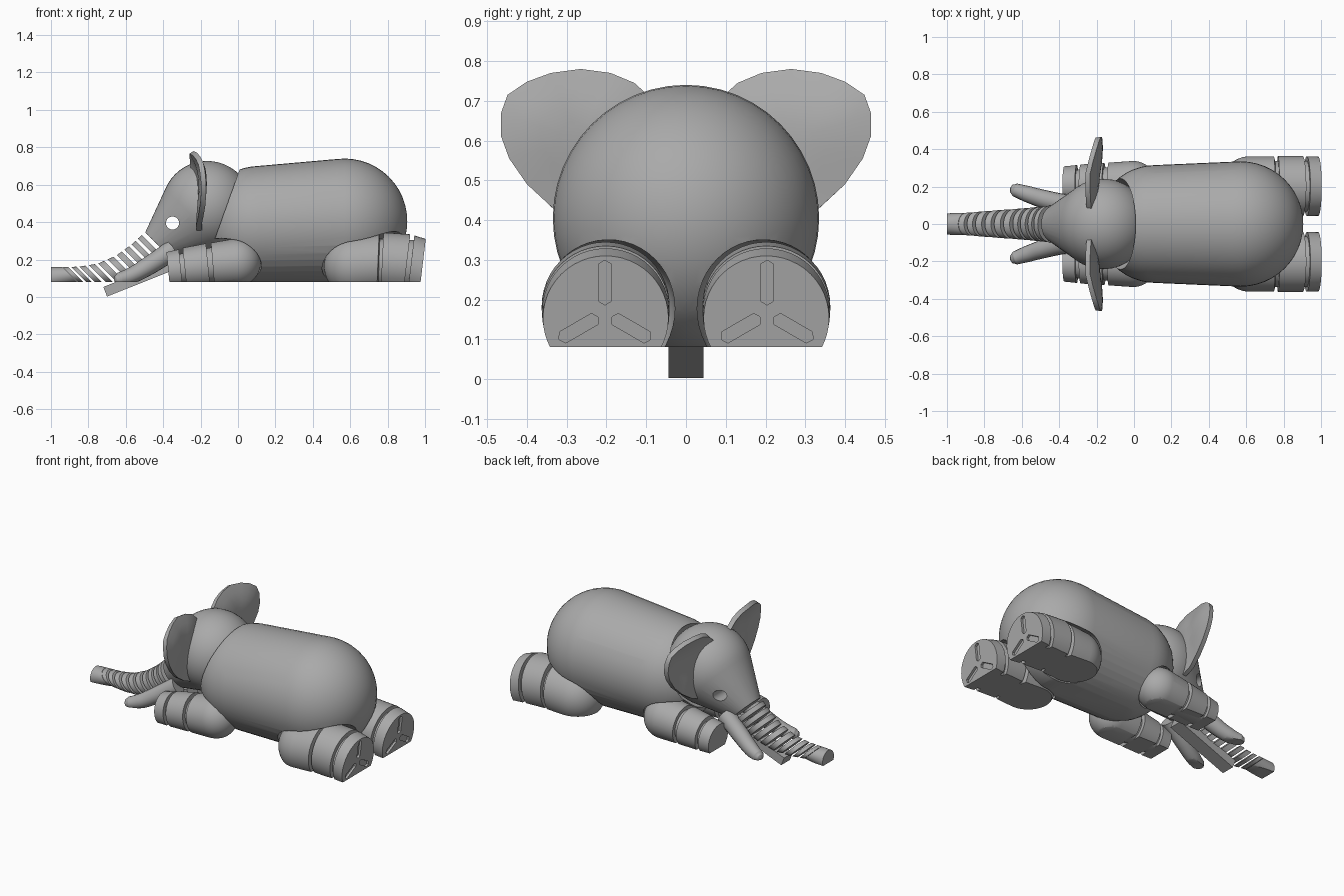
import bpy, bmesh
from math import sin, cos, pi, tau, radians
from mathutils import Vector, Matrix

if "Cube" in bpy.data.objects:
    bpy.data.objects.remove(bpy.data.objects["Cube"])

FLOOR = 0.08
Y = Vector((0, 1, 0))

grey = bpy.data.materials.new("plain_grey")
grey.use_nodes = True
grey.diffuse_color = (0.4, 0.4, 0.4, 1)
grey.node_tree.nodes["Principled BSDF"].inputs["Base Color"].default_value = (0.4, 0.4, 0.4, 1)


def finish(name, bm, clip=True, angle=35):
    """Flatten the underside, then turn the bmesh into a shaded object."""
    if clip:
        bmesh.ops.bisect_plane(bm, geom=bm.verts[:] + bm.edges[:] + bm.faces[:], dist=1e-5,
                               plane_co=(0, 0, FLOOR), plane_no=(0, 0, 1), clear_inner=True)
        bmesh.ops.holes_fill(bm, edges=[e for e in bm.edges if e.is_boundary])
    bmesh.ops.recalc_face_normals(bm, faces=bm.faces[:])
    mesh = bpy.data.meshes.new(name)
    bm.to_mesh(mesh)
    bm.free()
    mesh.materials.append(grey)
    ob = bpy.data.objects.new(name, mesh)
    bpy.context.collection.objects.link(ob)
    shade(ob, angle)
    return ob


def shade(ob, angle=35):
    bpy.ops.object.select_all(action='DESELECT')
    ob.select_set(True)
    bpy.context.view_layer.objects.active = ob
    bpy.ops.object.shade_smooth_by_angle(angle=radians(angle))


def hull(name, points, clip=True):
    bm = bmesh.new()
    for p in points:
        bm.verts.new(p)
    res = bmesh.ops.convex_hull(bm, input=bm.verts[:])
    loose = {g for g in res["geom_interior"] + res["geom_unused"]
             if isinstance(g, bmesh.types.BMVert)}
    bmesh.ops.delete(bm, geom=list(loose), context='VERTS')
    bmesh.ops.dissolve_limit(bm, angle_limit=0.002, verts=bm.verts[:], edges=bm.edges[:])
    return finish(name, bm, clip)


def disc(centre, r, down, n=48):
    """Circle spanned by the y axis and the given direction."""
    c, d = Vector(centre), Vector(down).normalized()
    return [c + r * (cos(tau * i / n) * Y + sin(tau * i / n) * d) for i in range(n)]


def ball(centre, r, axis=(1, 0, 0), n=48, rings=24):
    a = Vector(axis).normalized()
    side = a.cross(Y)
    pts = [Vector(centre) + a * r, Vector(centre) - a * r]
    for k in range(1, rings):
        t = pi * k / rings
        pts += disc(Vector(centre) + a * r * cos(t), r * sin(t), side, n)
    return pts


def cut(ob, cutters):
    for c in cutters:
        m = ob.modifiers.new("cut", 'BOOLEAN')
        m.operation, m.solver, m.object = 'DIFFERENCE', 'EXACT', c
        bpy.ops.object.select_all(action='DESELECT')
        bpy.context.view_layer.objects.active = ob
        ob.select_set(True)
        bpy.ops.object.modifier_apply(modifier=m.name)
        bpy.data.objects.remove(c)
    shade(ob)


# Body: two joined balls, hollowed for the head and the legs
body = hull("body", ball((0.115, 0, 0.385), 0.315) + ball((0.57, 0, 0.405), 0.335))
HEAD = (-0.165, 0, 0.485)
sockets = [hull("head_socket", ball(HEAD, 0.262), False)]
for s in (-1, 1):
    sockets.append(hull("rear_socket", ball((0.62, s * 0.2, 0.17), 0.172)
                        + ball((1.0, s * 0.2, 0.185), 0.172), False))
    sockets.append(hull("front_socket", ball((-0.01, s * 0.21, 0.185), 0.137)
                        + ball((-0.4, s * 0.21, 0.16), 0.125), False))
cut(body, sockets)

# Head: ball tapering to the trunk root, with an eye hole straight through
SLANT = Vector((1, 0, -1)).normalized()
head = hull("head", ball(HEAD, 0.242, (1, 0, 1)) + disc((-0.425, 0, 0.275), 0.1, SLANT))
eye = hull("eye_cutter", [p + s * Y for s in (-0.5, 0.5) for p in
                          [Vector((-0.35 + 0.035 * cos(tau * i / 32), 0,
                                   0.395 + 0.035 * sin(tau * i / 32))) for i in range(32)]], False)
cut(head, [eye])

# Trunk: slanted slices following the upper outline
ridge = [(-0.505, 0.34), (-0.57, 0.28), (-0.65, 0.222), (-0.75, 0.178), (-0.85, 0.162), (-0.94, 0.16)]


def slice_ring(t):
    f = min(t * (len(ridge) - 1), len(ridge) - 1.001)
    i = int(f)
    a, b = Vector(ridge[i]), Vector(ridge[i + 1])
    p = a.lerp(b, f - i)
    r = 0.1 - 0.04 * t
    return disc(Vector((p.x, 0, p.y)) + SLANT * r, r, SLANT)


SLICES = 10
for i in range(SLICES):
    hull(f"trunk_slice_{i + 1}", slice_ring((i + 0.3) / SLICES) + slice_ring((i + 0.95) / SLICES))
hull("trunk_tip", slice_ring(1) + disc((-1, 0, 0.103), 0.057, (0, 0, -1)))

# Lower jaw: a tilted bar
along, up = Vector((0.93, 0, 0.37)), Vector((-0.37, 0, 0.93))
corner = Vector((-0.7, 0, 0.002))
hull("lower_jaw", [corner + along * a + up * u + Y * y for a in (0, 0.42)
                   for u in (0, 0.055) for y in (-0.044, 0.044)], False)


def leg(name, s, y, upper, root, rings):
    """Rounded upper part, then slices between pairs of (x, z, radius, lean) rings."""
    def ring(x, z, r, lean, inset=0):
        return disc((x, y * s, z), r - inset, (-lean, 0, -1))
    parts = [hull(f"{name}_upper", ball((upper[0], y * s, upper[1]), upper[2]) + ring(*root))]
    for part, a, b in zip(("shin", "foot"), rings[::2], rings[1::2]):
        parts.append(hull(f"{name}_{part}", ring(*a) + ring(*b)))
    hull(f"{name}_core", ring(*root, 0.025) + ring(*rings[2], 0.025))
    return parts


for s, side in ((1, "left"), (-1, "right")):
    # Front legs
    leg(f"{side}_front_leg", s, 0.21, (-0.005, 0.185, 0.127), (-0.135, 0.172, 0.118, -0.08),
        [(-0.16, 0.17, 0.117, -0.1), (-0.285, 0.155, 0.108, -0.1),
         (-0.306, 0.15, 0.105, -0.1), (-0.373, 0.142, 0.098, -0.1)])
    # Rear legs with three shallow pads sunk into each sole
    foot = leg(f"{side}_rear_leg", s, 0.202, (0.62, 0.165, 0.16), (0.748, 0.177, 0.16, 0.04),
               [(0.77, 0.184, 0.161, 0.05), (0.902, 0.175, 0.161, 0.12),
                (0.924, 0.17, 0.16, 0.12), (0.985, 0.153, 0.158, 0.12)])[-1]
    pads = []
    for k in range(3):
        turn = Matrix.Rotation(tau * k / 3, 4, 'X')
        outline = [(0, 0.02), (0.016, 0.03), (0.016, 0.123), (0, 0.133), (-0.016, 0.123), (-0.016, 0.03)]
        pts = []
        for p, q in outline:
            v = turn @ Vector((0, p, q)) + Vector((0, s * 0.204, 0.166))
            face_x = 0.985 + 0.12 * (v.z - 0.153)
            pts += [v + Vector((face_x - 0.014, 0, 0)), v + Vector((face_x + 0.05, 0, 0))]
        pads.append(hull("pad_cutter", pts, False))
    cut(foot, pads)

    # Tusks: tapered tube swept along a curve
    curve = bpy.data.curves.new("tusk_path", 'CURVE')
    curve.dimensions, curve.bevel_depth, curve.bevel_resolution = '3D', 1, 6
    curve.use_fill_caps = True
    sp = curve.splines.new('BEZIER')
    path = [(-0.35, 0.1, 0.25, 0.055), (-0.48, 0.132, 0.165, 0.05), (-0.57, 0.16, 0.115, 0.044),
            (-0.635, 0.182, 0.095, 0.036), (-0.655, 0.189, 0.092, 0.022), (-0.662, 0.191, 0.091, 0.004)]
    sp.bezier_points.add(len(path) - 1)
    for bp, (x, y, z, r) in zip(sp.bezier_points, path):
        bp.co, bp.radius = (x, s * y, z), r
        bp.handle_left_type = bp.handle_right_type = 'AUTO'
    tmp = bpy.data.objects.new("tusk_path", curve)
    bm = bmesh.new()
    bm.from_mesh(tmp.to_mesh())
    tmp.to_mesh_clear()
    bpy.data.objects.remove(tmp)
    bmesh.ops.remove_doubles(bm, verts=bm.verts[:], dist=1e-5)
    finish(f"{side}_tusk", bm, True, 50)

    # Ears: thin bowed flaps made from shrinking copies of the outline
    outline = [(0.08, 0.7), (0.13, 0.745), (0.19, 0.77), (0.265, 0.78), (0.34, 0.77), (0.4, 0.748),
               (0.449, 0.715), (0.465, 0.67), (0.465, 0.61), (0.445, 0.555), (0.4, 0.49),
               (0.335, 0.43), (0.26, 0.38), (0.2, 0.355), (0.13, 0.45), (0.08, 0.58)]
    bm = bmesh.new()
    mid = Vector((0.27, 0.6))
    loops = []
    for k in (1, 0.75, 0.5, 0.25):
        loop = []
        for p in outline:
            v = mid.lerp(Vector(p), k)
            x = -0.218 + 0.035 * (1 - k * k) - 0.1 * (v.y - 0.6) * k * k + 0.25 * max(0, v.x - 0.27)
            loop.append(bm.verts.new((x, s * v.x, v.y)))
        loops.append(loop)
    n = len(outline)
    for a, b in zip(loops, loops[1:]):
        for i in range(n):
            bm.faces.new((a[i], a[(i + 1) % n], b[(i + 1) % n], b[i]))
    bm.faces.new(loops[-1])
    bmesh.ops.recalc_face_normals(bm, faces=bm.faces[:])
    bmesh.ops.solidify(bm, geom=bm.faces[:], thickness=0.028)
    finish(f"{side}_ear", bm, False, 40)
